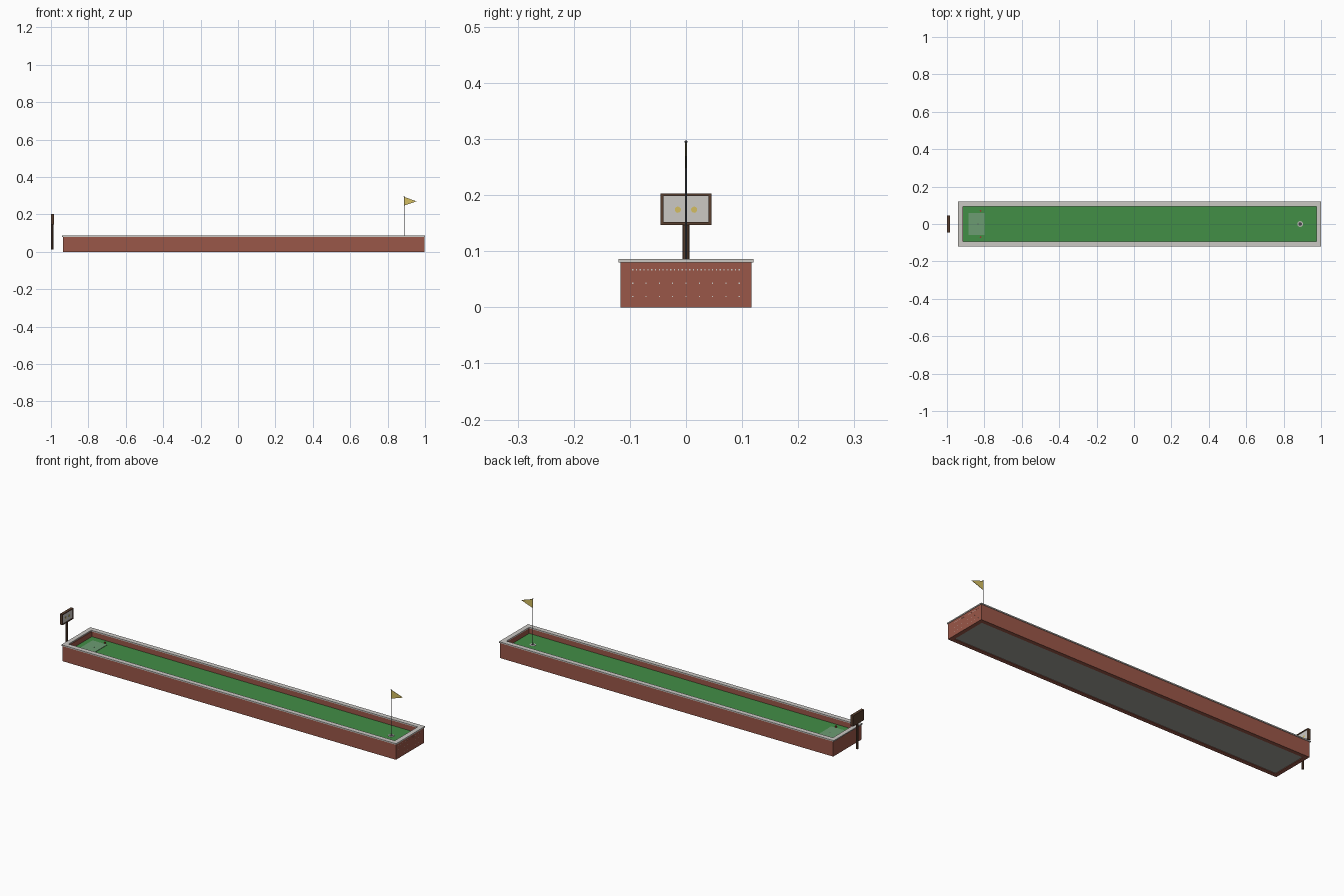
import bpy, bmesh, math

if "Cube" in bpy.data.objects:
    bpy.data.objects.remove(bpy.data.objects["Cube"])


def mat(name, r, g, b):
    m = bpy.data.materials.new(name)
    lin = lambda c: ((c / 255 + 0.055) / 1.055) ** 2.4 if c > 10 else c / 255 / 12.92
    m.diffuse_color = (lin(r), lin(g), lin(b), 1)
    m.use_nodes = True
    m.node_tree.nodes["Principled BSDF"].inputs["Base Color"].default_value = m.diffuse_color
    return m


BRICK = mat("brick red", 154, 87, 72)
STONE = mat("pale stone", 203, 200, 196)
GREEN = mat("turf green", 66, 142, 70)
TEE = mat("mat grey green", 108, 156, 114)
SLAB = mat("concrete grey", 160, 160, 152)
WOOD = mat("dark wood", 88, 62, 46)
YELLOW = mat("flag yellow", 212, 190, 98)
METAL = mat("dark metal", 88, 88, 90)
RED = mat("marker red", 150, 60, 45)


def add(name, bm, m):
    bmesh.ops.recalc_face_normals(bm, faces=bm.faces)
    me = bpy.data.meshes.new(name)
    bm.to_mesh(me)
    bm.free()
    me.materials.append(m)
    o = bpy.data.objects.new(name, me)
    bpy.context.collection.objects.link(o)
    return o


def box(name, x0, x1, y0, y1, z0, z1, m):
    bm = bmesh.new()
    bmesh.ops.create_cube(bm, size=1)
    for v in bm.verts:
        v.co = (x0 if v.co.x < 0 else x1, y0 if v.co.y < 0 else y1, z0 if v.co.z < 0 else z1)
    return add(name, bm, m)


def ring(name, outer, inner, z0, z1, m):
    """Closed band between two matching horizontal outlines."""
    bm = bmesh.new()
    rows = [[bm.verts.new((x, y, z)) for x, y in loop]
            for loop, z in ((outer, z0), (outer, z1), (inner, z1), (inner, z0))]
    n = len(outer)
    for a in range(4):
        for i in range(n):
            p, q, j = rows[a], rows[(a + 1) % 4], (i + 1) % n
            bm.faces.new((p[i], p[j], q[j], q[i]))
    return add(name, bm, m)


def rect(x0, x1, h):
    return [(x0, -h), (x1, -h), (x1, h), (x0, h)]


def circle(cx, r, n=20):
    return [(cx + r * math.cos(2 * math.pi * i / n), r * math.sin(2 * math.pi * i / n)) for i in range(n)]


def rod(name, loc, r, depth, m, n=12, along_x=False):
    bpy.ops.mesh.primitive_cylinder_add(vertices=n, radius=r, depth=depth, location=loc,
                                        rotation=(0, math.pi / 2 if along_x else 0, 0))
    o = bpy.context.object
    o.name = name
    o.data.materials.append(m)
    bpy.ops.object.shade_smooth_by_angle()
    return o


FLOOR = 0.053
HOLE_X = 0.888

# Brick surround, coping and base
ring("brick_wall", rect(-0.935, 0.997, 0.117), rect(-0.914, 0.976, 0.096), 0, 0.08, BRICK)
ring("stone_coping", rect(-0.94, 1.0, 0.12), rect(-0.917, 0.975, 0.0945), 0.08, 0.086, STONE)
box("base_slab", -0.914, 0.976, -0.096, 0.096, 0.003, FLOOR - 0.006, SLAB)
box("putting_turf", -0.914, 0.976, -0.096, 0.096, FLOOR - 0.006, FLOOR, GREEN)

# Small mortar flecks on the end wall
for count, z in ((29, 0.067), (9, 0.043), (9, 0.019)):
    for i in range(count):
        y = -0.095 + 0.19 * i / (count - 1)
        box("mortar_fleck", 0.9965, 0.9975, y - 0.001, y + 0.001, z - 0.001, z + 0.001, STONE)

# Tee area
box("tee_mat", -0.885, -0.80, -0.06, 0.06, FLOOR, FLOOR + 0.002, TEE)
rod("tee_spot", (-0.835, 0, FLOOR + 0.002), 0.003, 0.002, METAL)
for s in (-1, 1):
    rod("tee_marker", (-0.82, s * 0.07, FLOOR + 0.003), 0.005, 0.006, RED)

# Cup, pole and pennant
ring("cup_rim", circle(HOLE_X, 0.015), circle(HOLE_X, 0.010), FLOOR - 0.002, FLOOR + 0.0015, STONE)
rod("cup_floor", (HOLE_X, 0, FLOOR), 0.0105, 0.001, METAL, 20)
rod("flag_pole", (HOLE_X, 0, 0.171), 0.0015, 0.246, METAL, 8)
bpy.ops.mesh.primitive_uv_sphere_add(segments=8, ring_count=6, radius=0.0025, location=(HOLE_X, 0, 0.295))
bpy.context.object.name = "pole_tip"
bpy.context.object.data.materials.append(METAL)
bm = bmesh.new()
tri = [(HOLE_X, 0.293), (HOLE_X + 0.067, 0.270), (HOLE_X, 0.247)]
a, b = ([bm.verts.new((x, y, z)) for x, z in tri] for y in (-0.001, 0.001))
bm.faces.new(a)
bm.faces.new(b)
for i in range(3):
    j = (i + 1) % 3
    bm.faces.new((a[i], a[j], b[j], b[i]))
add("pennant", bm, YELLOW)

# Sign post and framed board facing the course
rod("sign_post", (-0.9925, 0, 0.081), 0.0065, 0.138, WOOD, 10)
box("sign_back", -1.0, -0.99, -0.045, 0.045, 0.147, 0.203, WOOD)
for s in (-1, 1):
    y, z = s * 0.0425, 0.175 + s * 0.0255
    box("sign_frame_side", -0.99, -0.985, y - 0.0025, y + 0.0025, 0.147, 0.203, WOOD)
    box("sign_frame_rail", -0.99, -0.985, -0.04, 0.04, z - 0.0025, z + 0.0025, WOOD)
    rod("sign_spot", (-0.9878, s * 0.0145, 0.174), 0.0055, 0.001, YELLOW, 16, True)
box("sign_panel", -0.99, -0.988, -0.04, 0.04, 0.152, 0.198, STONE)
